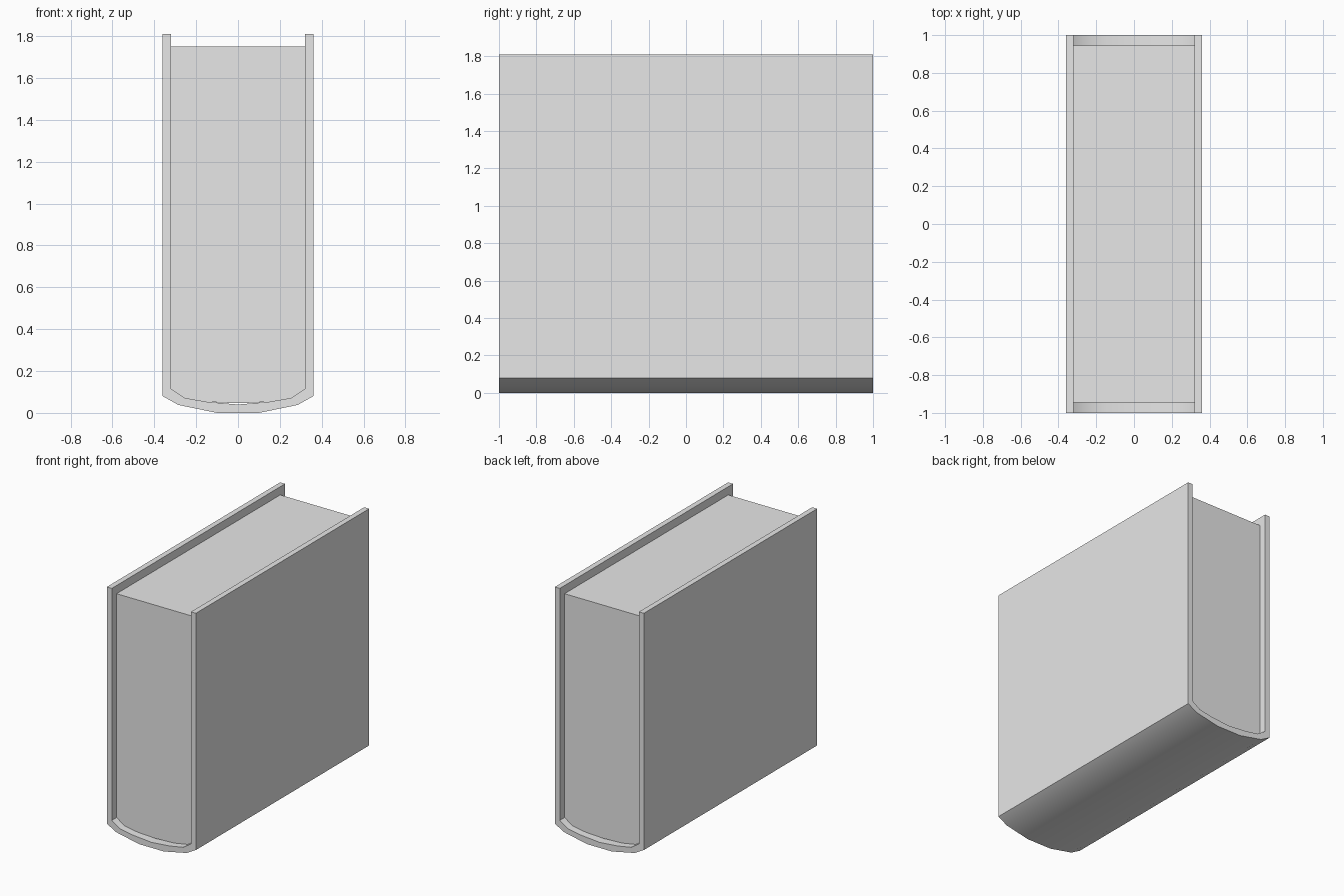
import bpy
import bmesh
import math

cube = bpy.data.objects.get("Cube")
if cube:
    bpy.data.objects.remove(cube, do_unlink=True)

grey = bpy.data.materials.new("plain_grey")
grey.use_nodes = True
grey.diffuse_color = (0.8, 0.8, 0.8, 1)
grey.node_tree.nodes["Principled BSDF"].inputs["Base Color"].default_value = (0.8, 0.8, 0.8, 1)


def extrude_profile(name, profile, half_length):
    """Extrude a closed x-z outline along y."""
    bm = bmesh.new()
    face = bm.faces.new([bm.verts.new((x, -half_length, z)) for x, z in profile])
    result = bmesh.ops.extrude_face_region(bm, geom=[face])
    moved = [v for v in result["geom"] if isinstance(v, bmesh.types.BMVert)]
    bmesh.ops.translate(bm, verts=moved, vec=(0, 2 * half_length, 0))
    bmesh.ops.recalc_face_normals(bm, faces=bm.faces)
    mesh = bpy.data.meshes.new(name)
    bm.to_mesh(mesh)
    bm.free()
    mesh.materials.append(grey)
    obj = bpy.data.objects.new(name, mesh)
    bpy.context.collection.objects.link(obj)
    bpy.ops.object.select_all(action="DESELECT")
    obj.select_set(True)
    bpy.context.view_layer.objects.active = obj
    bpy.ops.object.shade_smooth_by_angle(angle=math.radians(30))
    return obj


def mirrored(half):
    """Complete a left half outline with its right half."""
    return half + [(-x, z) for x, z in reversed(half) if x != 0]


# Cover: two boards joined by a rounded spine at the bottom
outer = mirrored([(-0.36, 1.81), (-0.36, 0.08), (-0.285, 0.038), (-0.1, 0.0)])
inner = mirrored([(-0.32, 1.81), (-0.32, 0.115), (-0.256, 0.072), (-0.15, 0.053), (0, 0.04)])
extrude_profile("cover", outer + inner[::-1], 1.0)

# Pages: block set back from the cover edges, resting in the spine
pages = mirrored([(-0.32, 1.75), (-0.32, 0.115), (-0.256, 0.072), (-0.15, 0.053), (0, 0.046)])
extrude_profile("page_block", pages, 0.945)
